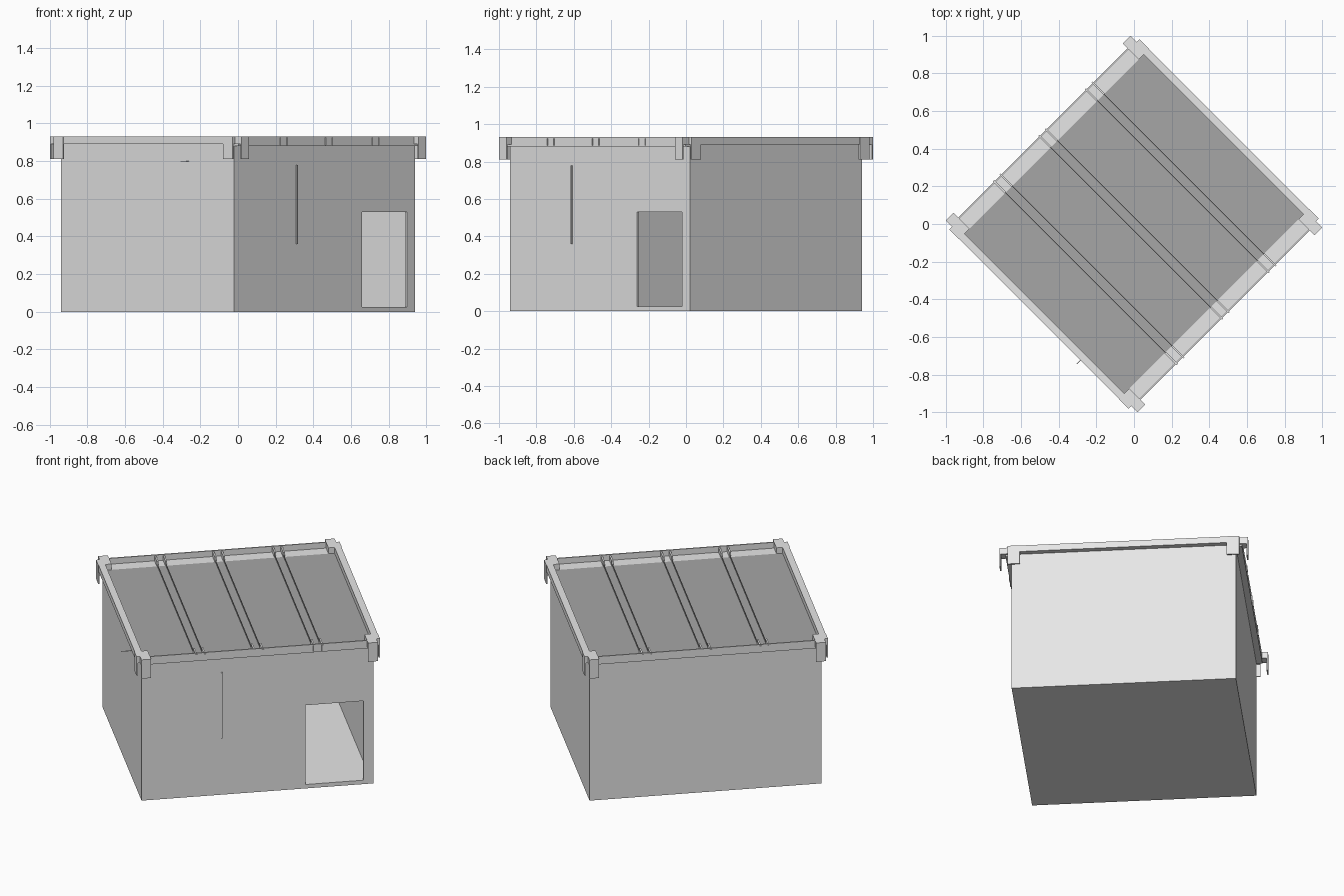
import bpy
import math
from mathutils import Matrix, Vector

default = bpy.data.objects.get("Cube")
if default:
    bpy.data.objects.remove(default, do_unlink=True)


def make_material(name, value):
    mat = bpy.data.materials.new(name)
    mat.use_nodes = True
    colour = (value, value, value, 1)
    mat.diffuse_color = colour
    mat.node_tree.nodes["Principled BSDF"].inputs["Base Color"].default_value = colour
    return mat


LIGHT = make_material("light grey", 0.8)
DARK = make_material("roof grey", 0.38)
TURN = Matrix.Rotation(math.radians(45), 4, "Z")
FACES = [(0, 1, 3, 2), (4, 6, 7, 5), (0, 4, 5, 1), (2, 3, 7, 6), (0, 2, 6, 4), (1, 5, 7, 3)]


def box(name, u, v, z, mat=LIGHT):
    """Box between two limits per axis, with the building turned 45 degrees."""
    u, v, z = sorted(u), sorted(v), sorted(z)
    verts = [TURN @ Vector((a, b, c)) for a in u for b in v for c in z]
    mesh = bpy.data.meshes.new(name)
    mesh.from_pydata(verts, [], FACES)
    mesh.materials.append(mat)
    obj = bpy.data.objects.new(name, mesh)
    bpy.context.collection.objects.link(obj)
    return obj


U, V, T = 0.68, 0.65, 0.015      # half length, half depth, wall thickness
TOP, RIM, FLOOR = 0.89, 0.93, 0.025
DOOR_A, DOOR_B, DOOR_TOP = 0.28, 0.62, 0.53

# Floor and closed walls
box("floor", (-U, U), (-V, V), (0, FLOOR))
box("back_wall", (-U, U), (V - T, V), (FLOOR, TOP))
for side, label in ((-1, "left"), (1, "right")):
    box(label + "_wall", (side * (U - T), side * U), (-V + T, V - T), (FLOOR, TOP))

# Doorway wall
front = (-V, -V + T)
box("front_wall", (-U, DOOR_A), front, (FLOOR, TOP))
box("door_jamb", (DOOR_B, U), front, (FLOOR, TOP))
box("door_lintel", (DOOR_A, DOOR_B), front, (DOOR_TOP, TOP))
box("wall_rod", (-0.215, -0.207), (-V - 0.008, -V), (0.36, 0.78))

# Roof deck and its ribs
box("roof_deck", (-0.672, 0.672), (-0.6, 0.6), (TOP - 0.01, TOP + 0.003), DARK)
STATIONS = (-0.34, 0, 0.35)
for i, u in enumerate(STATIONS):
    for edge in (-0.025, 0.025):
        box(f"roof_rib_{i}", (u + edge - 0.002, u + edge + 0.002), (-0.6, 0.6),
            (TOP, TOP + 0.012), DARK)

# Solid trims along two sides
for s in (-1, 1):
    box("side_trim", (s * 0.672, s * 0.712), (-0.66, 0.66), (TOP, RIM))

# Gutters along the other two sides, with paired clips
for s in (-1, 1):
    box("gutter_bed", (-U, U), (s * 0.6, s * 0.685), (TOP - 0.01, TOP + 0.003))
    box("gutter_lip", (-U, U), (s * 0.677, s * 0.685), (TOP, RIM))
    for u in STATIONS:
        for edge in (-0.025, 0.025):
            box("gutter_clip", (u + edge - 0.005, u + edge + 0.005),
                (s * 0.6, s * 0.69), (TOP - 0.005, RIM - 0.006))

# Corner brackets: crossed caps with hanging plates
for su in (-1, 1):
    for sv in (-1, 1):
        along_u, along_v = (su * 0.636, su * 0.693), (sv * 0.6, sv * 0.672)
        box("bracket_cap", along_u, (sv * 0.636, sv * 0.72), (TOP, RIM))
        box("bracket_cap", (su * 0.636, su * 0.714), along_v, (TOP, RIM))
        box("bracket_plate", along_u, (sv * 0.712, sv * 0.72), (0.81, TOP))
        box("bracket_plate", (su * 0.706, su * 0.714), along_v, (0.81, TOP))

# Short wire sticking out of one side wall
box("wall_wire", (-U - 0.06, -U), (-0.312, -0.309), (0.798, 0.801))
